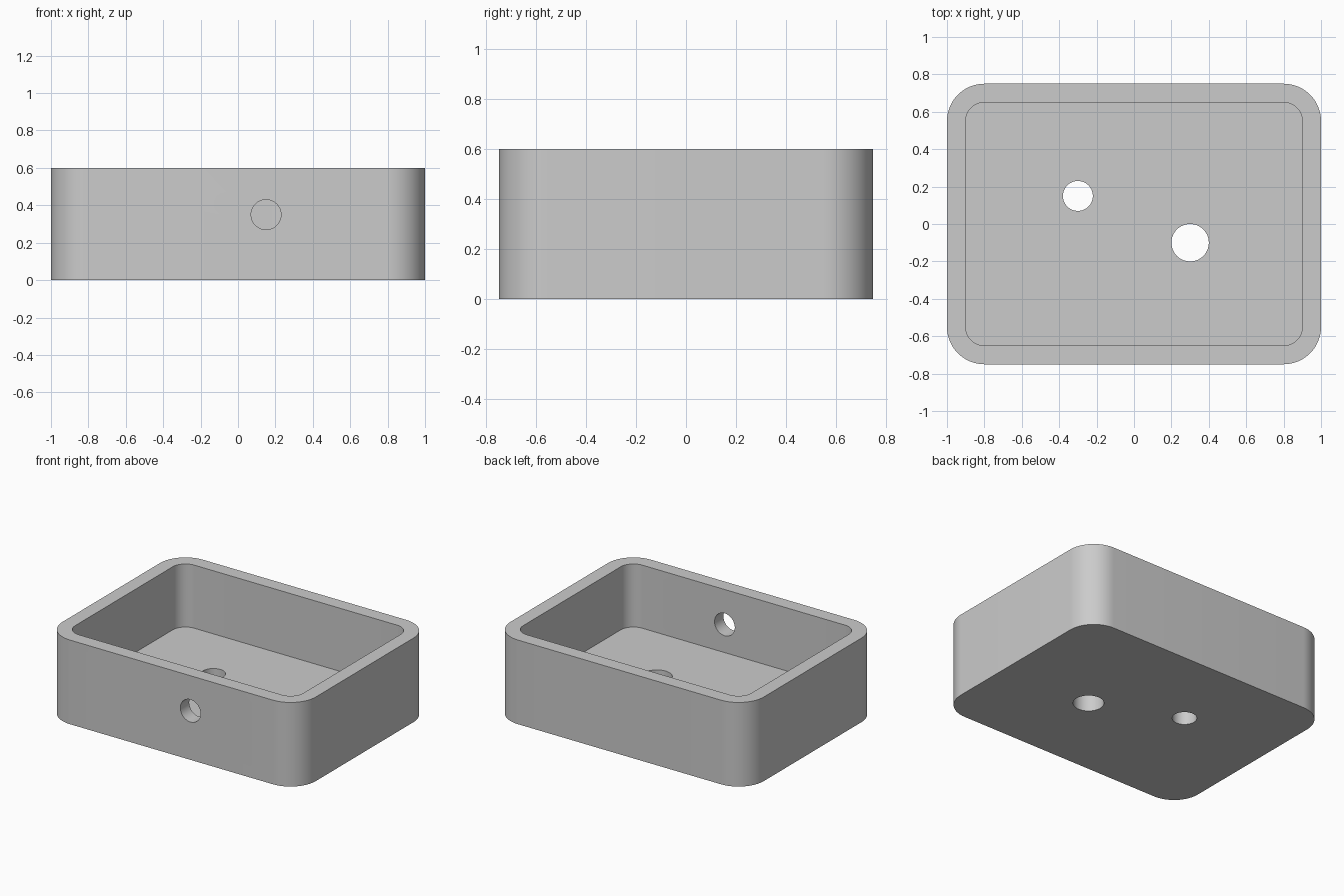
import bpy
import bmesh
from math import sin, cos, pi
from mathutils import Matrix, Vector

cube = bpy.data.objects.get("Cube")
if cube:
    bpy.data.objects.remove(cube, do_unlink=True)

grey = bpy.data.materials.new("plain grey")
grey.use_nodes = True
colour = (0.6, 0.6, 0.6, 1)
grey.diffuse_color = colour
grey.node_tree.nodes["Principled BSDF"].inputs["Base Color"].default_value = colour


def make_object(name, bm):
    bmesh.ops.recalc_face_normals(bm, faces=bm.faces)
    mesh = bpy.data.meshes.new(name)
    bm.to_mesh(mesh)
    bm.free()
    mesh.materials.append(grey)
    obj = bpy.data.objects.new(name, mesh)
    bpy.context.collection.objects.link(obj)
    return obj


def rounded_block(name, width, depth, radius, bottom, top, steps=16):
    """Rounded rectangle outline extruded upwards."""
    bm = bmesh.new()
    outline = []
    for quarter, (sx, sy) in enumerate([(1, 1), (-1, 1), (-1, -1), (1, -1)]):
        for i in range(steps + 1):
            a = (quarter + i / steps) * pi / 2
            outline.append(bm.verts.new((sx * (width / 2 - radius) + radius * cos(a),
                                         sy * (depth / 2 - radius) + radius * sin(a),
                                         bottom)))
    base = bm.faces.new(outline)
    result = bmesh.ops.extrude_face_region(bm, geom=[base], use_keep_orig=True)
    lifted = [v for v in result["geom"] if isinstance(v, bmesh.types.BMVert)]
    bmesh.ops.translate(bm, verts=lifted, vec=(0, 0, top - bottom))
    return make_object(name, bm)


def drill(name, centre, radius, length, direction):
    """Cylinder cutter along a direction."""
    bm = bmesh.new()
    turn = Vector((0, 0, 1)).rotation_difference(Vector(direction)).to_matrix().to_4x4()
    bmesh.ops.create_cone(bm, cap_ends=True, segments=64, radius1=radius, radius2=radius,
                          depth=length, matrix=Matrix.Translation(centre) @ turn)
    return make_object(name, bm)


# Tray body
tray = rounded_block("tray", 2, 1.5, 0.2, 0, 0.6)

# Cavity, two floor holes and the front wall hole
cutters = [
    rounded_block("cavity_cutter", 1.8, 1.3, 0.1, 0.15, 0.8),
    drill("small_floor_hole_cutter", (-0.3, 0.15, 0.1), 0.08, 0.4, (0, 0, 1)),
    drill("large_floor_hole_cutter", (0.3, -0.1, 0.1), 0.1, 0.4, (0, 0, 1)),
    drill("front_hole_cutter", (0.15, -0.7, 0.35), 0.08, 0.3, (0, 1, 0)),
]

bpy.ops.object.select_all(action="DESELECT")
tray.select_set(True)
bpy.context.view_layer.objects.active = tray
for cutter in cutters:
    cutter.hide_render = True
    cut = tray.modifiers.new(cutter.name, "BOOLEAN")
    cut.operation = "DIFFERENCE"
    cut.solver = "EXACT"
    cut.object = cutter
    bpy.ops.object.modifier_apply(modifier=cut.name)
    bpy.data.objects.remove(cutter, do_unlink=True)

bpy.ops.object.shade_smooth_by_angle(angle=pi / 6)
